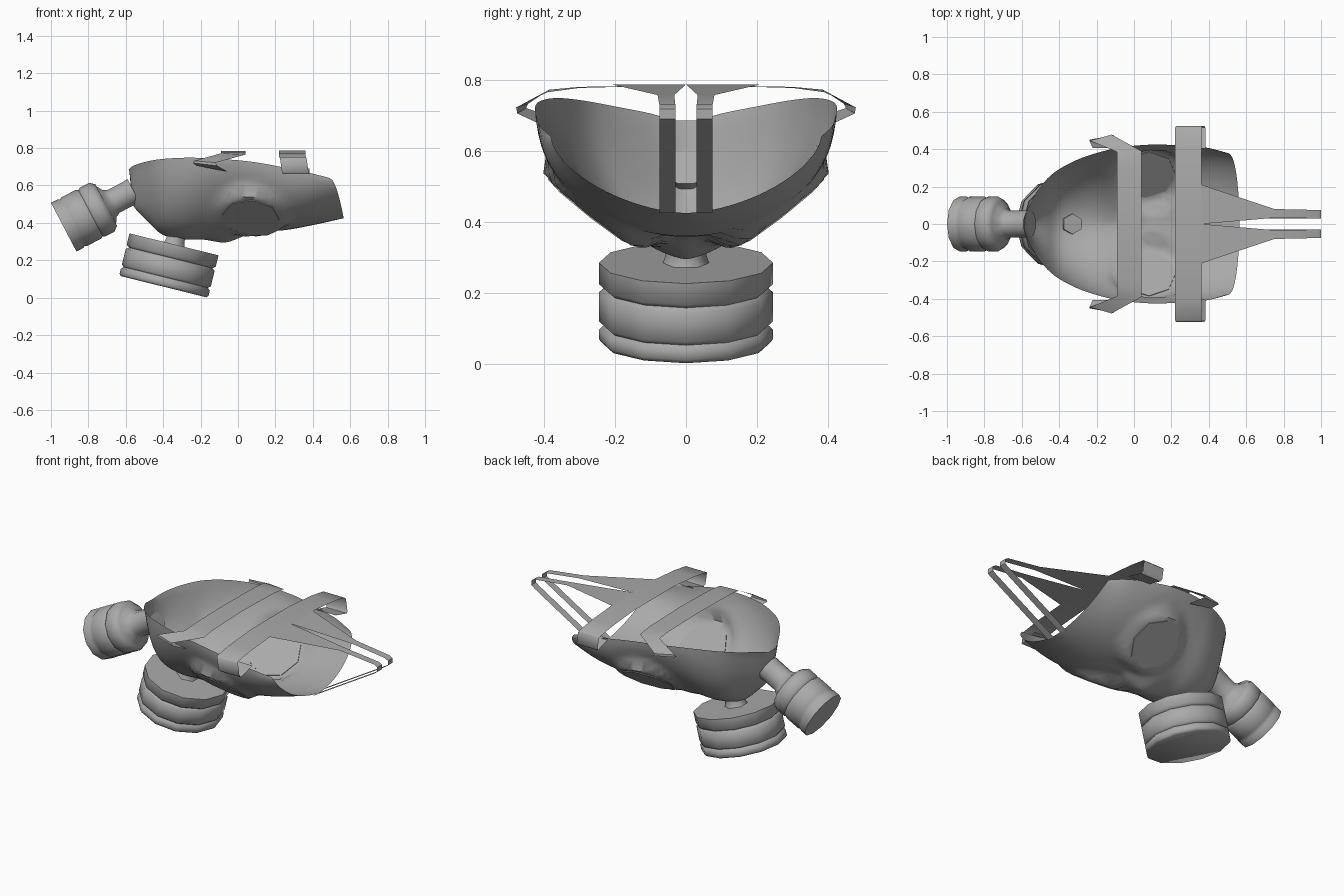
import bpy, bmesh, math
from mathutils import Vector

cube = bpy.data.objects.get("Cube")
if cube:
    bpy.data.objects.remove(cube, do_unlink=True)

grey = bpy.data.materials.new("mid_grey")
grey.use_nodes = True
grey.diffuse_color = (0.4, 0.4, 0.4, 1)
grey.node_tree.nodes["Principled BSDF"].inputs["Base Color"].default_value = (0.4, 0.4, 0.4, 1)


def make(name, verts, faces, angle=40, mirror=False):
    """Mesh object with consistent normals, smooth shading and optional y mirror."""
    mesh = bpy.data.meshes.new(name)
    mesh.from_pydata([tuple(v) for v in verts], [], faces)
    bm = bmesh.new()
    bm.from_mesh(mesh)
    bmesh.ops.recalc_face_normals(bm, faces=bm.faces)
    bm.to_mesh(mesh)
    bm.free()
    mesh.materials.append(grey)
    obj = bpy.data.objects.new(name, mesh)
    bpy.context.collection.objects.link(obj)
    bpy.ops.object.select_all(action='DESELECT')
    obj.select_set(True)
    bpy.context.view_layer.objects.active = obj
    bpy.ops.object.shade_smooth_by_angle(angle=math.radians(angle))
    if mirror:
        mod = obj.modifiers.new("Mirror", 'MIRROR')
        mod.use_axis = (False, True, False)
        mod.merge_threshold = 0.0005
    return obj


def lathe(name, origin, axis, profile, sides):
    """Capped solid of revolution; profile is (distance along axis, radius)."""
    axis, origin = Vector(axis).normalized(), Vector(origin)
    u = Vector((0, 1, 0))
    u = (u - axis * u.dot(axis)).normalized()
    v = axis.cross(u)
    verts, faces = [], []
    for t, r in profile:
        for k in range(sides):
            a = 2 * math.pi * k / sides
            verts.append(origin + axis * t + (u * math.cos(a) + v * math.sin(a)) * r)
    for i in range(len(profile) - 1):
        for k in range(sides):
            j = (k + 1) % sides
            faces.append((i * sides + k, i * sides + j, (i + 1) * sides + j, (i + 1) * sides + k))
    faces.append(tuple(range(sides)))
    faces.append(tuple(range((len(profile) - 1) * sides, len(profile) * sides)))
    return make(name, verts, faces, 62)


def ribbon(name, pairs):
    """Flat strap through pairs of edge points, mirrored across y."""
    verts = [p for pair in pairs for p in pair]
    faces = [(2 * i, 2 * i + 1, 2 * i + 3, 2 * i + 2) for i in range(len(pairs) - 1)]
    return make(name, verts, faces, 50, True)


def catmull(a, b, c, d, t):
    return [0.5 * (2 * q + (r - p) * t + (2 * p - 5 * q + 4 * r - s) * t * t
                   + (3 * q - p - 3 * r + s) * t ** 3) for p, q, r, s in zip(a, b, c, d)]


# Mask shell stations: rim x, rim y, rim z, keel x, keel z, roundness
stations = [
    (-.585, .035, .685, -.565, .50, 2.0),
    (-.56, .10, .705, -.54, .465, 2.0),
    (-.50, .20, .725, -.47, .395, 2.0),
    (-.42, .28, .74, -.40, .335, 2.0),
    (-.30, .345, .748, -.29, .312, 1.85),
    (-.18, .385, .747, -.18, .31, 1.65),
    (-.07, .41, .74, -.07, .295, 1.5),
    (.02, .42, .733, .02, .325, 1.6),
    (.12, .425, .72, .10, .357, 1.75),
    (.25, .42, .695, .24, .36, 2.0),
    (.38, .41, .668, .40, .388, 1.95),
    (.49, .38, .64, .565, .425, 1.65),
]
SUB, M = 4, 40
rows = []
for i in range(len(stations) - 1):
    p = [stations[max(0, min(len(stations) - 1, i + k))] for k in (-1, 0, 1, 2)]
    rows += [catmull(*p, s / SUB) for s in range(SUB)]
rows.append(stations[-1])

# Eye pieces are flat discs pressed into the shell
eye_dir = Vector((-.08, .62, -.79)).normalized()
eye_pos = Vector((.07, .265, .429))


def press_eye(p):
    side = 1 if p.y >= 0 else -1
    q = Vector((p.x, abs(p.y), p.z)) - eye_pos
    d = q.dot(eye_dir)
    r = (q - eye_dir * d).length
    w = max(0, min(1, (.215 - r) / .045))
    w = w * w * (3 - 2 * w)
    q = q - eye_dir * d * w + eye_pos
    return Vector((q.x, side * q.y, q.z))


verts, faces = [], []
for xr, yr, zr, xk, zk, n in rows:
    for k in range(M + 1):
        a = math.pi * k / M
        c, s = math.cos(a), max(0, math.sin(a)) ** (2 / n)
        y = math.copysign(abs(c) ** (2 / n), c) * yr
        verts.append(press_eye(Vector((xr + (xk - xr) * s ** .55, y, zr - (zr - zk) * s))))
W = M + 1
for i in range(len(rows) - 1):
    for k in range(M):
        faces.append((i * W + k, i * W + k + 1, (i + 1) * W + k + 1, (i + 1) * W + k))
faces.append(tuple(range(W)))  # narrow chin closure
make("mask_shell", verts, faces, 50)

# Octagonal lenses
for label, side in (("left", 1), ("right", -1)):
    axis = Vector((eye_dir.x, side * eye_dir.y, eye_dir.z))
    centre = Vector((eye_pos.x, side * eye_pos.y, eye_pos.z))
    lathe(label + "_lens", centre - axis * .0045, axis, [(0, .154), (.009, .154)], 8)

# Large filter canister and its neck under the mouth
big_axis = Vector((-.24, 0, -.97))
lathe("mouth_filter", (-.342, 0, .285), big_axis,
      [(0, .245), (.062, .245), (.074, .23), (.086, .245), (.17, .245),
       (.182, .232), (.194, .245), (.222, .245), (.233, .236)], 12)
lathe("mouth_filter_neck", (-.328, 0, .335), big_axis,
      [(0, .055), (.03, .058), (.05, .064), (.07, .075)], 6)

# Small filter canister and its neck at the chin
chin_axis = Vector((-.887, 0, -.464))
lathe("chin_filter", (-.712, 0, .492), chin_axis,
      [(-.008, .125), (.018, .147), (.075, .147), (.086, .139), (.097, .147),
       (.185, .147), (.196, .141), (.207, .147), (.248, .147)], 12)
lathe("chin_filter_neck", (-.558, 0, .571), chin_axis,
      [(0, .075), (.05, .072), (.12, .072), (.145, .085), (.168, .125)], 10)

# Cheek strap, with skewed ends folding back to the rim
ribbon("cheek_strap", [
    ((-.09, 0, .785), (.04, 0, .785)),
    ((-.09, .30, .78), (.04, .30, .777)),
    ((-.09, .385, .772), (.04, .39, .765)),
    ((-.235, .445, .732), (-.12, .478, .722)),
    ((-.24, .45, .72), (-.11, .475, .705)),
    ((-.22, .405, .705), (-.06, .41, .675)),
])

# Temple strap, looping around at each side
temple = [(0, .787, 0), (.19, .787, 0), (.40, .77, 0), (.515, .752, 0), (.525, .742, .005),
          (.525, .672, .015), (.515, .66, .02), (.405, .69, .02)]
ribbon("temple_strap", [((.22 + dx, y, z), (.362 + dx, y, z)) for y, z, dx in temple])

# Twin forehead straps: taper, turn and return to the brow rim
brow = [(.362, 0, .21, .787), (.75, .033, .08, .757), (.98, .03, .075, .73),
        (1.0, .03, .075, .718), (1.0, .03, .075, .69), (.98, .03, .075, .675),
        (.56, .03, .075, .425)]
ribbon("forehead_straps", [((x, a, z), (x, b, z)) for x, a, b, z in brow])
